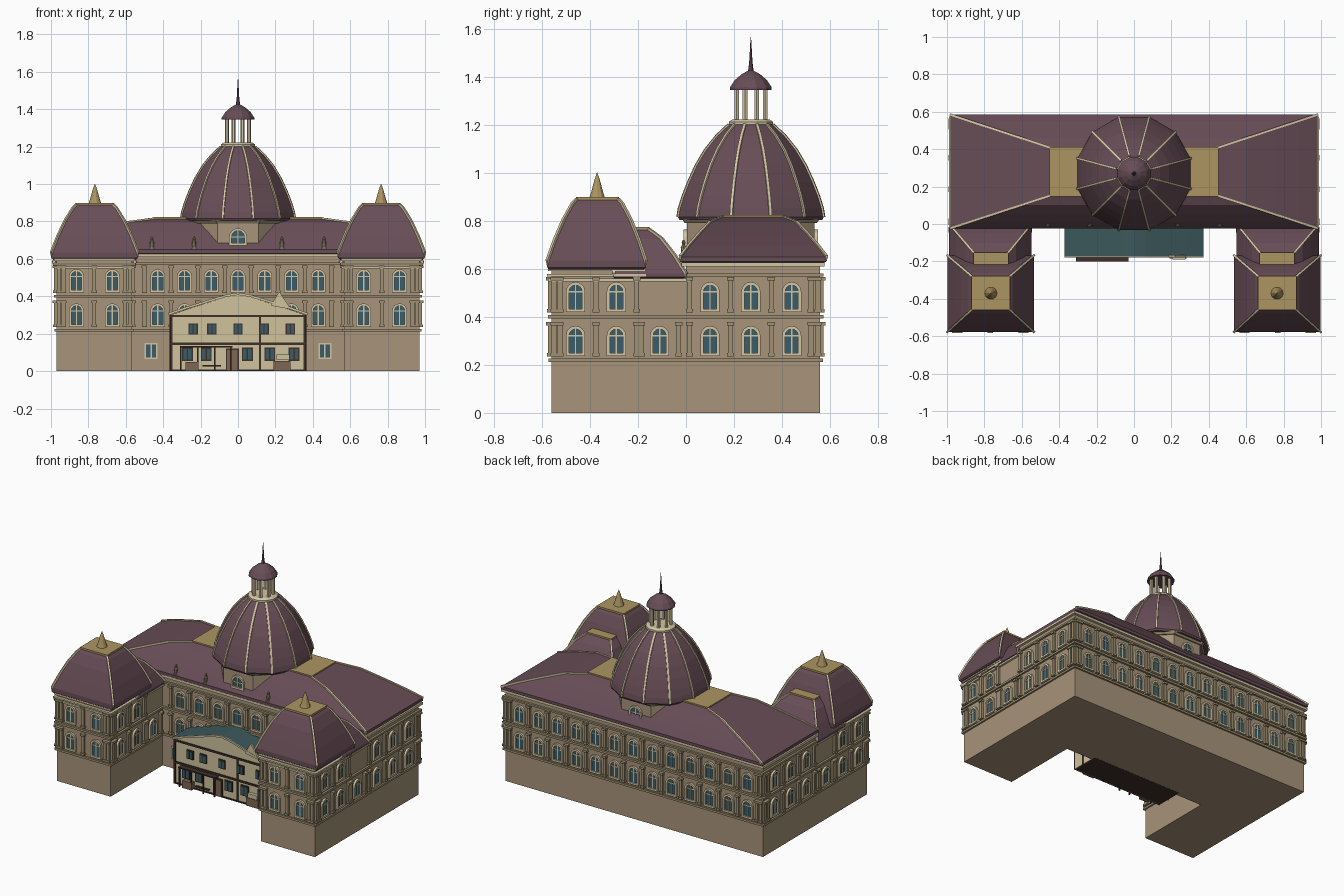
import bpy, bmesh, math
from mathutils import Matrix, Vector

if "Cube" in bpy.data.objects:
    bpy.data.objects.remove(bpy.data.objects["Cube"])

def lin(c):
    c /= 255
    return c / 12.92 if c <= 0.04045 else ((c + 0.055) / 1.055) ** 2.4

COLORS = {"stone": (168, 148, 122), "cream": (212, 198, 164), "roof_plum": (104, 77, 87),
          "gold": (172, 149, 97), "glass_blue": (58, 92, 104), "timber": (62, 48, 42),
          "pilaster_tan": (160, 145, 115), "teal_roof": (60, 88, 91), "plaster": (208, 194, 158),
          "brown": (125, 102, 84)}
MATS = {}
for n, c in COLORS.items():
    MATS[n] = bpy.data.materials.new(n)
    MATS[n].diffuse_color = (*[lin(v) for v in c], 1)

parts = {}
I = Matrix.Identity(4)

def part(name, mat):
    if name not in parts:
        parts[name] = (bmesh.new(), mat)
    return parts[name][0]

def loft(name, mat, rings, cap=True, M=I):
    bm = part(name, mat)
    vs = [[bm.verts.new(M @ Vector(p)) for p in r] for r in rings]
    n = len(vs[0])
    for a, b in zip(vs, vs[1:]):
        for i in range(n):
            bm.faces.new((a[i], a[(i + 1) % n], b[(i + 1) % n], b[i]))
    if cap:
        bm.faces.new(vs[0][::-1])
        bm.faces.new(vs[-1])

def rect(x0, x1, y0, y1, z):
    return [(x0, y0, z), (x1, y0, z), (x1, y1, z), (x0, y1, z)]

def ngon(cx, cy, r, z, n, phase=0.0):
    return [(cx + r * math.cos(phase + math.tau * i / n),
             cy + r * math.sin(phase + math.tau * i / n), z) for i in range(n)]

def box(name, mat, x0, x1, y0, y1, z0, z1, M=I):
    loft(name, mat, [rect(x0, x1, y0, y1, z0), rect(x0, x1, y0, y1, z1)], True, M)

def lathe(name, mat, cx, cy, prof, n, phase=0.0):
    rings = [ngon(cx, cy, r, z, n, phase) for r, z in prof]
    loft(name, mat, rings)
    return rings

def rod(name, mat, pts, r):
    pts = [Vector(p) for p in pts]
    rings = []
    for i, p in enumerate(pts):
        t = (pts[min(i + 1, len(pts) - 1)] - pts[max(i - 1, 0)]).normalized()
        u = t.cross(Vector((0, 0, 1))).normalized()
        v = u.cross(t)
        rings.append([p + u * r + v * r, p - u * r + v * r, p - u * r - v * r, p + u * r - v * r])
    loft(name, mat, rings)

def arch(w, h, z, y, inset=0.0):
    r = w / 2 - inset
    top = z + h - w / 2
    pts = [(-r, y, z + inset), (r, y, z + inset)]
    return pts + [(r * math.cos(math.pi * k / 8), y, top + r * math.sin(math.pi * k / 8)) for k in range(9)]

def window(M, x, z, w=0.08, h=0.125):
    W = M @ Matrix.Translation((x, 0, 0))
    d, t = -0.014, 0.013
    loft("window_frames", "cream", [arch(w, h, z, 0), arch(w, h, z, d),
         arch(w, h, z, d, t), arch(w, h, z, 0, t)], False, W)
    bm = part("window_glass", "glass_blue")
    bm.faces.new([bm.verts.new(W @ Vector(p)) for p in arch(w, h, z, -0.004, t)])
    box("window_bars", "cream", -0.003, 0.003, -0.008, -0.003, z + t, z + h - t, W)
    box("window_bars", "cream", -w / 2 + t, w / 2 - t, -0.008, -0.003,
        z + h - w / 2 - 0.003, z + h - w / 2 + 0.003, W)

def pilaster(M, x, z0, z1):
    for hw, d, a, b in ((0.010, 0.014, z0, z1), (0.015, 0.022, z1 - 0.014, z1), (0.014, 0.019, z0, z0 + 0.014)):
        box("pilasters", "pilaster_tan", x - hw, x + hw, -d, 0.002, a, b, M)

LOW, HIGH = (0.235, 0.378), (0.418, 0.565)

def facade(x, y, deg, wins, pils, rows=(LOW, HIGH)):
    M = Matrix.Translation((x, y, 0)) @ Matrix.Rotation(math.radians(deg), 4, 'Z')
    for z0, z1 in rows:
        for w in wins:
            window(M, w, z0 + 0.002)
        for p in pils:
            pilaster(M, p, z0, z1)

def roof(name, rings, r=0.006):
    loft(name, "roof_plum", rings)
    for i in range(4):
        rod("roof_hips", "cream", [g[i] for g in rings[1:]], r)

def courses(x0, x1, y0, y1, levels):
    for z, h, o, mat in levels:
        box("string_courses_" + mat, mat, x0 - o, x1 + o, y0 - o, y1 + o, z, z + h)

# --- main block and its hipped roof
box("main_walls", "stone", -0.97, 0.97, 0, 0.558, 0, 0.625)
courses(-0.97, 0.97, 0, 0.558, [(0.212, 0.014, 0.012, "pilaster_tan"), (0.393, 0.014, 0.014, "pilaster_tan"),
                                (0.568, 0.012, 0.014, "pilaster_tan"), (0.61, 0.016, 0.018, "cream")])
def mix(a, b, t):
    return a + (b - a) * t
main = [rect(-0.97, 0.97, -0.01, 0.57, 0.624)]
for t, z in ((0, 0.63), (0, 0.65), (0.2, 0.695), (0.45, 0.745), (0.72, 0.795), (1, 0.815)):
    x = mix(0.982, 0.45, t)
    main.append(rect(-x, x, mix(-0.024, 0.15, t), mix(0.585, 0.41, t), z))
roof("main_roof", main)
box("main_roof_deck", "gold", -0.452, 0.452, 0.148, 0.412, 0.811, 0.823)

front = [k * 0.143 for k in range(-3, 4)]
facade(0, 0, 0, front, [(k + 0.5) * 0.143 for k in range(-4, 4)])
facade(0, 0.558, 180, [k * 0.143 for k in range(-6, 7)],
       [(k + 0.5) * 0.143 for k in range(-7, 7)] + [-0.96, 0.96])
for s in (1, -1):
    facade(s * 0.97, 0, s * 90, [s * v for v in (0.10, 0.27, 0.44)],
           [s * v for v in (0.015, 0.185, 0.355, 0.52, 0.55)])

# --- corner wings with mansard towers
for s in (1, -1):
    def rx(a, b, y0, y1, z):
        return rect(min(s * a, s * b), max(s * a, s * b), y0, y1, z)
    xa, xb = sorted((s * 0.567, s * 0.97))
    box("wing_walls", "stone", xa, xb, -0.56, 0.01, 0, 0.56)
    box("wing_walls", "stone", xa, xb, -0.56, -0.185, 0.55, 0.61)
    courses(xa, xb, -0.56, 0.0, [(0.212, 0.014, 0.012, "pilaster_tan"), (0.393, 0.014, 0.014, "pilaster_tan"),
                                 (0.548, 0.012, 0.014, "cream")])
    courses(xa, xb, -0.56, -0.185, [(0.568, 0.01, 0.018, "cream"), (0.59, 0.012, 0.014, "cream")])
    tower = [rx(0.545, 0.99, -0.57, -0.175, 0.598)]
    for t, z in ((0, 0.605), (0, 0.635), (0.25, 0.72), (0.55, 0.805), (0.85, 0.87), (1, 0.89)):
        tower.append(rx(mix(0.535, 0.668, t), mix(0.998, 0.864, t), mix(-0.577, -0.455, t), mix(-0.168, -0.282, t), z))
    roof("tower_roof", tower)
    loft("tower_deck", "gold", [rx(0.664, 0.868, -0.459, -0.278, z) for z in (0.887, 0.899)])
    lathe("tower_finial", "gold", s * 0.765, -0.37, [(0.034, 0.897), (0.026, 0.92), (0.012, 0.97), (0.001, 1.0)], 10)
    link = [rx(0.56, 0.98, -0.3, -0.012, 0.56)]
    for t, z in ((0, 0.565), (0, 0.58), (0.3, 0.655), (0.65, 0.725), (1, 0.765)):
        link.append(rx(mix(0.548, 0.675, t), mix(0.988, 0.855, t), -0.3, mix(0.0, -0.155, t), z))
    roof("wing_link_roof", link)
    loft("wing_link_deck", "gold", [rx(0.672, 0.858, -0.3, -0.152, z) for z in (0.762, 0.773)])
    facade(s * 0.768, -0.56, 0, [-0.096, 0.096], [-0.19, -0.165, 0, 0.165, 0.19])
    for x, d in ((0.97, 90), (0.567, -90)):
        k = s if d > 0 else -s
        facade(s * x, 0, s * d, [k * -0.46, k * -0.29], [k * v for v in (-0.55, -0.525, -0.375, -0.205)])
        facade(s * x, 0, s * d, [k * -0.11], [k * -0.185, k * -0.03], (LOW,))

# --- drum, ribbed dome and lantern
cx, cy = 0, 0.27
lathe("drum", "stone", cx, cy, [(0.288, 0.62), (0.288, 0.81)], 8, math.pi / 8)
lathe("drum_cornice", "pilaster_tan", cx, cy, [(0.298, 0.79), (0.31, 0.808)], 8, math.pi / 8)
for deg in (0, 90, 180, 270):
    R = Matrix.Translation((cx, cy, 0)) @ Matrix.Rotation(math.radians(deg), 4, 'Z') @ Matrix.Translation((0, -0.266, 0))
    window(R, 0, 0.672, 0.095, 0.092)
dome = lathe("dome", "roof_plum", cx, cy, [(0.308, 0.803), (0.314, 0.815), (0.308, 0.85), (0.292, 0.9), (0.268, 0.96),
             (0.235, 1.03), (0.195, 1.095), (0.145, 1.155), (0.095, 1.2)], 12, math.pi / 12)
for i in range(12):
    rod("dome_ribs", "cream", [g[i] for g in dome[1:]], 0.006)
lathe("lantern_base", "cream", cx, cy, [(0.085, 1.19), (0.095, 1.2), (0.095, 1.212), (0.08, 1.222)], 12, math.pi / 12)
for x, y, z in ngon(cx, cy, 0.064, 0, 8, math.pi / 8):
    lathe("lantern_columns", "cream", x, y, [(0.011, 1.215), (0.011, 1.35)], 6)
lathe("lantern_cap", "roof_plum", cx, cy, [(0.09, 1.345), (0.09, 1.355), (0.07, 1.385), (0.04, 1.41), (0.012, 1.425)], 12, math.pi / 12)
lathe("spire", "roof_plum", cx, cy, [(0.012, 1.42), (0.007, 1.46), (0.001, 1.565)], 8)

# --- statues along the front eave
for x in (-0.46, -0.235, 0.235, 0.46):
    box("statues", "pilaster_tan", x - 0.012, x + 0.012, -0.022, 0.002, 0.64, 0.66)
    lathe("statues", "pilaster_tan", x, -0.01, [(0.009, 0.66), (0.012, 0.69), (0.005, 0.7), (0.008, 0.71), (0.003, 0.72)], 8)

# --- small ground floor windows of the main block
def square_window(x, z0, z1, w, y, frame):
    box("square_frames_" + frame, frame, x - w / 2, x + w / 2, y - 0.008, y + 0.002, z0, z1)
    for k in (-1, 1):
        c = x + k * w * 0.22
        box("square_panes", "glass_blue", c - w * 0.16, c + w * 0.16, y - 0.011, y, z0 + 0.007, z1 - 0.007)
for x in (-0.465, 0.465):
    square_window(x, 0.065, 0.15, 0.068, 0, "cream")

# --- timber framed front house with a low curved gable
gable = [(-0.36, 0.3), (-0.27, 0.332), (-0.15, 0.37), (-0.06, 0.398), (0, 0.408),
         (0.06, 0.398), (0.15, 0.37), (0.27, 0.332), (0.36, 0.3)]
outline = [(-0.36, 0.0)] + gable + [(0.36, 0.0)]
loft("house_walls", "plaster", [[(x, y, z) for x, z in outline] for y in (-0.168, 0.0)])
shell = [(x * 1.03, z + 0.012) for x, z in gable] + [(x * 1.03, z - 0.001) for x, z in gable[::-1]]
loft("house_roof", "teal_roof", [[(x, y, z) for x, z in shell] for y in (-0.174, 0.0)])
loft("house_bargeboard", "plaster", [[(x, y, z) for x, z in shell] for y in (-0.18, -0.174)])
loft("house_gablet", "plaster", [[(0.175, y, 0.35), (0.285, y, 0.33), (0.22, y, 0.425)] for y in (-0.178, -0.165)])
box("house_floor", "timber", -0.355, 0.355, -0.165, 0.03, -0.0005, 0.002)
for x0, x1, z0, z1 in ((-0.36, 0.36, 0.288, 0.3), (-0.36, 0.36, 0.14, 0.152), (-0.362, -0.35, 0, 0.3),
                       (0.35, 0.362, 0, 0.3), (0.112, 0.122, 0, 0.29), (-0.36, 0.36, 0, 0.008)):
    box("house_timbers", "timber", x0, x1, -0.176, -0.165, z0, z1)
for s in (-1, 1):
    for z in (0.14, 0.288):
        box("house_timbers", "timber", *sorted((s * 0.355, s * 0.365)), -0.17, 0, z, z + 0.012)
    box("house_timbers", "timber", *sorted((s * 0.355, s * 0.365)), -0.09, -0.08, 0, 0.3)
for x in (-0.24, -0.14, 0, 0.14, 0.28):
    square_window(x, 0.195, 0.255, 0.05, -0.168, "timber")
for x in (-0.27, -0.17, 0.05, 0.17, 0.3):
    square_window(x, 0.055, 0.125, 0.058, -0.168, "timber")
box("house_door_frame", "timber", -0.065, 0.005, -0.174, -0.165, 0, 0.12)
box("house_door", "brown", -0.058, -0.002, -0.178, -0.165, 0.004, 0.112)

# --- porch canopy, crates and stall
box("canopy", "timber", -0.31, -0.03, -0.2, -0.165, 0.126, 0.134)
for x in (-0.305, -0.215, -0.125, -0.04):
    box("canopy_posts", "timber", x - 0.004, x + 0.004, -0.199, -0.191, 0, 0.128)
box("crates", "brown", -0.28, -0.21, -0.2, -0.165, 0, 0.05)
box("crates", "brown", 0.19, 0.28, -0.185, -0.165, 0, 0.055)
box("stall_top", "plaster", 0.205, 0.275, -0.19, -0.165, 0.06, 0.088)
box("bench", "timber", -0.19, -0.09, -0.19, -0.175, 0.025, 0.032)

# --- turn every part into an object
for name, (bm, mat) in parts.items():
    bmesh.ops.recalc_face_normals(bm, faces=bm.faces)
    me = bpy.data.meshes.new(name)
    bm.to_mesh(me)
    bm.free()
    me.materials.append(MATS[mat])
    bpy.context.collection.objects.link(bpy.data.objects.new(name, me))

for m in bpy.data.materials:
    if m.users and not m.is_grease_pencil:
        m.use_nodes = True
        m.node_tree.nodes["Principled BSDF"].inputs["Base Color"].default_value = m.diffuse_color
